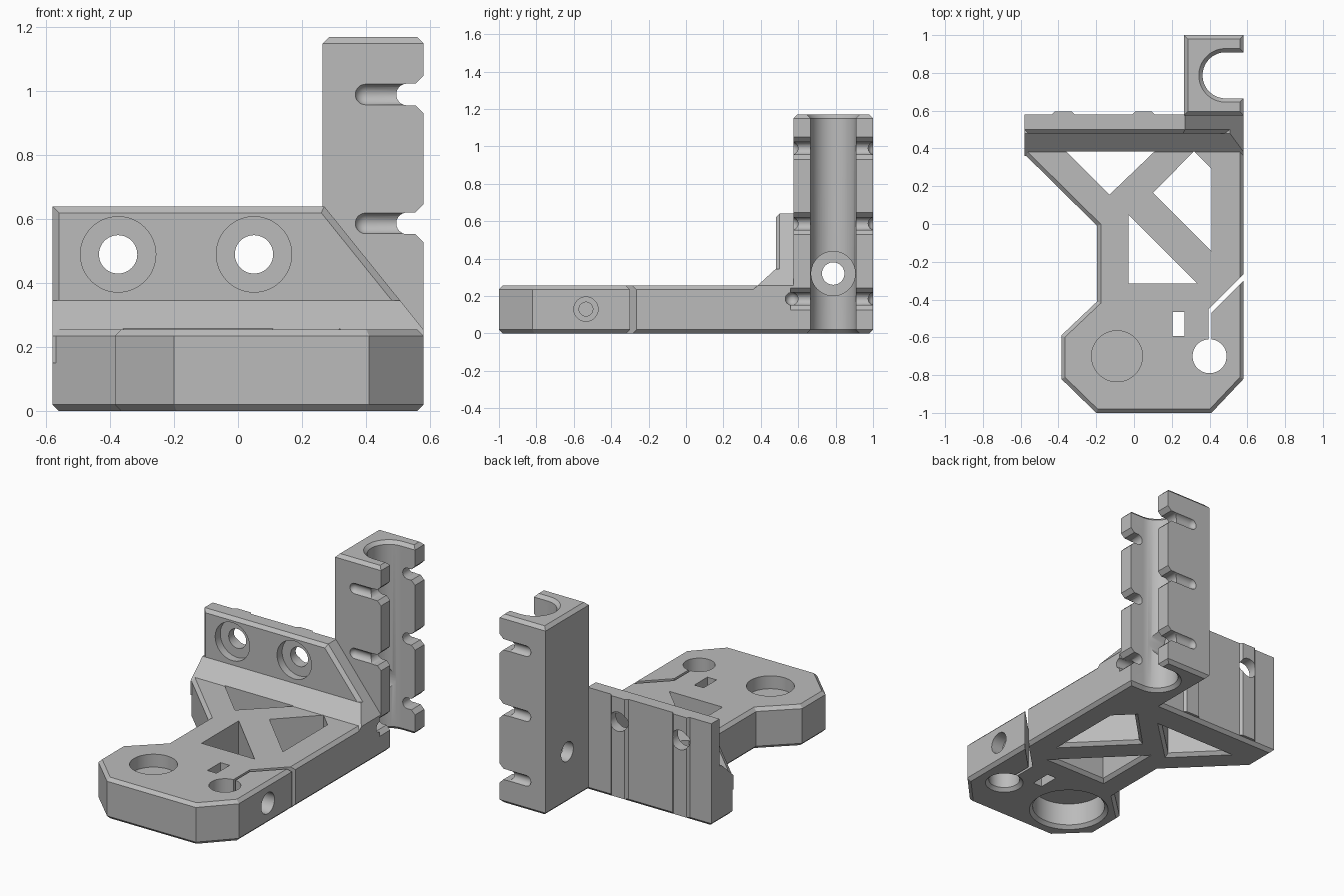
import bpy, bmesh
from math import cos, sin, pi, radians
from mathutils import Vector

cube = bpy.data.objects.get("Cube")
if cube:
    bpy.data.objects.remove(cube, do_unlink=True)

grey = bpy.data.materials.new("light grey plastic")
grey.use_nodes = True
grey.diffuse_color = (0.5, 0.5, 0.5, 1)
grey.node_tree.nodes["Principled BSDF"].inputs["Base Color"].default_value = (0.5, 0.5, 0.5, 1)

CH = 0.02  # common chamfer


def offset(pts, d):
    """Move every edge of a counter-clockwise outline outward by d."""
    out = []
    for i, p in enumerate(pts):
        e1 = (p - pts[i - 1]).normalized()
        e2 = (pts[(i + 1) % len(pts)] - p).normalized()
        n1, n2 = Vector((e1.y, -e1.x)), Vector((e2.y, -e2.x))
        out.append(p + (n1 + n2) * (d / (1 + n1.dot(n2))))
    return out


def loft(name, outline, layers, axis="Z"):
    """Solid through (height, outline offset) layers along an axis."""
    pts = [Vector(p) for p in outline]
    if sum(pts[i - 1].cross(pts[i]) for i in range(len(pts))) < 0:
        pts.reverse()
    place = {"Z": lambda p, h: (p.x, p.y, h),
             "Y": lambda p, h: (p.x, h, p.y),
             "X": lambda p, h: (h, p.x, p.y)}[axis]
    bm = bmesh.new()
    rings = [[bm.verts.new(place(p, h)) for p in offset(pts, d)] for h, d in layers]
    n = len(pts)
    for a, b in zip(rings, rings[1:]):
        for i in range(n):
            j = (i + 1) % n
            bm.faces.new((a[i], a[j], b[j], b[i]))
    bm.faces.new(rings[0])
    bm.faces.new(rings[-1])
    bmesh.ops.recalc_face_normals(bm, faces=bm.faces)
    mesh = bpy.data.meshes.new(name)
    bm.to_mesh(mesh)
    bm.free()
    mesh.materials.append(grey)
    obj = bpy.data.objects.new(name, mesh)
    bpy.context.collection.objects.link(obj)
    return obj


def arc(cx, cy, r, start=0, end=2 * pi, n=48, closed=True):
    steps = n if closed else n - 1
    return [(cx + r * cos(start + (end - start) * i / steps),
             cy + r * sin(start + (end - start) * i / steps)) for i in range(n)]


def combine(target, other, operation):
    mod = target.modifiers.new("combine", "BOOLEAN")
    mod.operation, mod.solver, mod.object = operation, "EXACT", other
    bpy.context.view_layer.update()
    graph = bpy.context.evaluated_depsgraph_get()
    mesh = bpy.data.meshes.new_from_object(target.evaluated_get(graph))
    target.modifiers.clear()
    target.data = mesh
    bpy.data.objects.remove(other, do_unlink=True)


def cut(target, outline, layers, axis="Z"):
    combine(target, loft("cutter", outline, layers, axis), "DIFFERENCE")


def drill(target, a, b, r, lo, hi, axis="Z"):
    cut(target, arc(a, b, r), [(lo, 0), (hi, 0)], axis)


# Base plate, including the foot of the column
bracket = loft("mounting_bracket", [
    (-0.2, -1), (0.41, -1), (0.58, -0.82), (0.58, 1), (0.265, 1), (0.265, 0.58),
    (-0.58, 0.58), (-0.58, 0.37), (-0.195, -0.01), (-0.195, -0.41),
    (-0.385, -0.59), (-0.385, -0.82)],
    [(0, -CH), (CH, 0), (0.235, 0), (0.255, -CH)])

# Upright plate with a sloping end
plate = loft("upright_plate", [(-0.58, 0.15), (0.58, 0.15), (0.58, 0.255), (0.27, 0.64), (-0.58, 0.64)],
             [(0.48, -CH), (0.48 + CH, 0), (0.58, 0)], "Y")

# Sloped fillet between base and upright
fillet = loft("fillet", [(0.36, 0.235), (0.48, 0.345), (0.52, 0.345), (0.52, 0.15), (0.36, 0.15)],
              [(-0.58, 0), (0.58, 0)], "X")
cut(fillet, [(0.27, 0.64), (0.58, 0.255), (0.7, 0.255), (0.7, 0.64)], [(0.2, 0), (0.7, 0)], "Y")

# Column
column = loft("column", [(0.265, 0.575), (0.58, 0.575), (0.58, 1), (0.265, 1)],
              [(0.1, 0), (1.15, 0), (1.17, -CH)])

for part in (plate, fillet, column):
    combine(bracket, part, "UNION")

# Locating ribs on the back, and counterbored screw holes through them
for x in (-0.375, 0.05):
    rib = loft("rib", [(x - 0.06, 0.57), (x + 0.06, 0.57), (x + 0.06, 0.58),
                       (x + 0.045, 0.595), (x - 0.045, 0.595), (x - 0.06, 0.58)],
               [(CH, 0), (0.64, 0)])
    combine(bracket, rib, "UNION")
for x in (-0.375, 0.05):
    drill(bracket, x, 0.49, 0.06, 0.4, 0.7, "Y")
    drill(bracket, x, 0.49, 0.118, 0.4, 0.53, "Y")

# Lightening openings in the base, chamfered below
openings = [
    [(-0.36, 0.385), (0.11, 0.385), (-0.13, 0.155)],
    [(0.1, 0.165), (0.318, 0.385), (0.41, 0.293), (0.41, -0.145)],
    [(-0.03, 0.05), (-0.03, -0.315), (0.335, -0.315)]]
for outline in openings:
    cut(bracket, outline, [(-0.01, 0.03), (CH, 0), (0.262, 0)])

# Bearing pocket from below, shallow pocket from above, clamped rod hole
cut(bracket, arc(-0.09, -0.7, 0.21), [(-0.01, 0.03), (CH, 0), (0.16, 0)])
drill(bracket, -0.09, -0.7, 0.135, 0.175, 0.3)
cut(bracket, arc(0.4, -0.7, 0.09), [(-0.01, 0.03), (CH, 0), (0.3, 0)])

# Clamp slit, nut slot and clamp screw
cut(bracket, [(0.395, -0.66), (0.41, -0.66), (0.41, -0.47), (0.65, -0.23),
              (0.65, -0.195), (0.395, -0.45)], [(-0.1, 0), (0.4, 0)])
cut(bracket, [(0.205, -0.593), (0.268, -0.593), (0.268, -0.465), (0.205, -0.465)],
    [(-0.1, 0), (0.4, 0)])
drill(bracket, -0.535, 0.13, 0.037, 0.22, 0.7, "X")
drill(bracket, -0.535, 0.13, 0.065, 0.5, 0.7, "X")

# Open bore of the column, chamfered at both ends
cut(bracket, [(0.7, 0.665)] + [(0.7, 0.909)]
    + arc(0.485, 0.787, 0.122, pi / 2, 3 * pi / 2, 32, False),
    [(-0.01, 0.03), (CH, 0), (1.15, 0), (1.18, 0.03)])
drill(bracket, 0.787, 0.32, 0.06, 0.2, 0.5, "X")
drill(bracket, 0.787, 0.32, 0.118, 0.335, 0.7, "X")

# Cable tie grooves: rounded outer channels and flared slots through both walls
R = 0.034
for z in (0.185, 0.587, 0.99):
    nose = [(0.365 + R - R * cos(t), R * sin(t) - R)
            for t in (radians(a) for a in range(15, 91, 15))]
    for y in (0.565, 1.008):
        cut(bracket, arc(y, z, R, n=24), nose + [(0.7, 0)], "X")
    flare = [(0.65, z - 0.129), (0.65, z + 0.129), (0.555, z + R)]
    cut(bracket, flare + arc(0.495 + R, z, R, pi / 2, 3 * pi / 2, 16, False)
        + [(0.555, z - R)], [(0.56, 0), (1.1, 0)], "Y")

# Smooth the round surfaces, keep the edges crisp
bpy.ops.object.select_all(action="DESELECT")
bracket.select_set(True)
bpy.context.view_layer.objects.active = bracket
bpy.ops.object.shade_smooth_by_angle(angle=radians(30))
